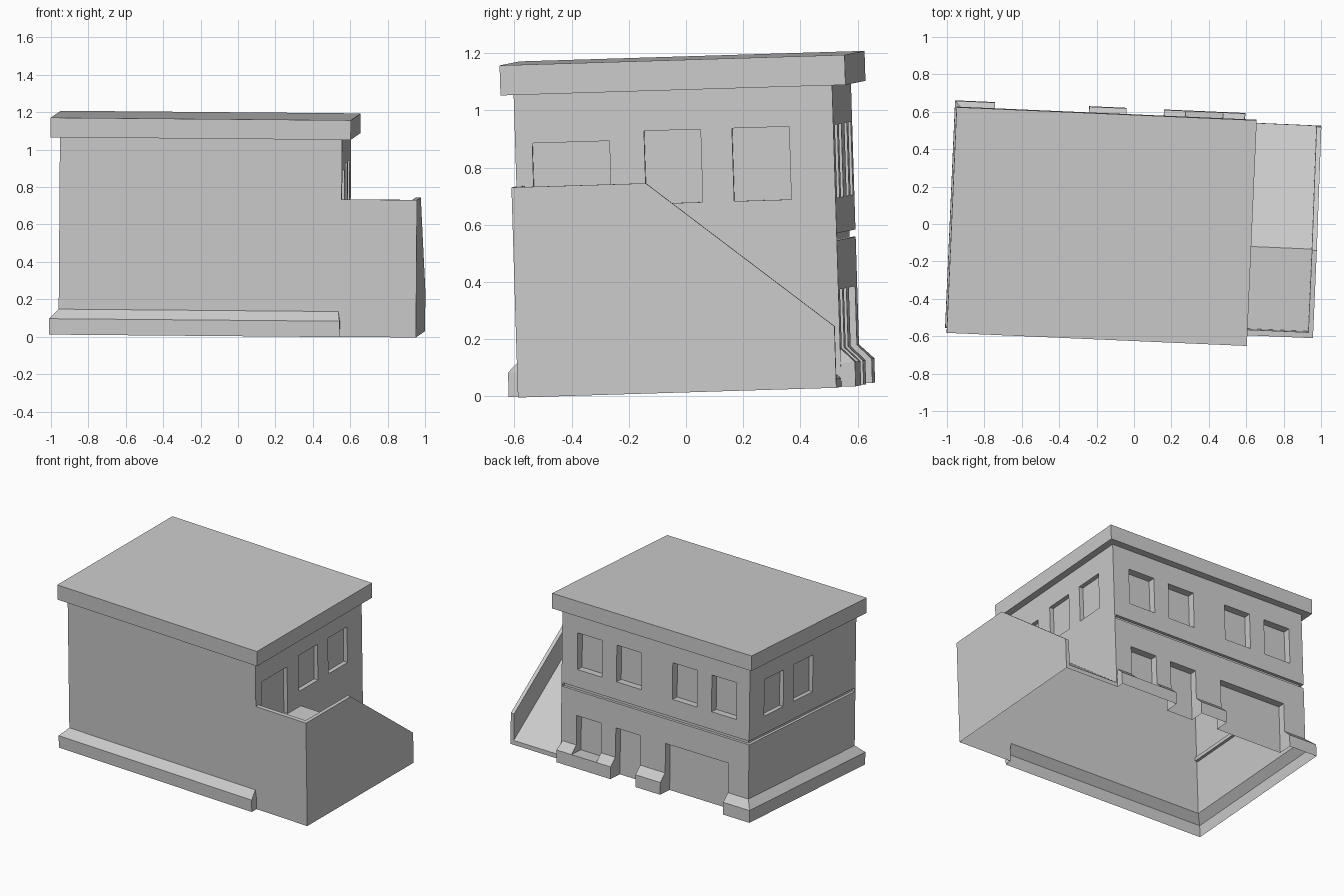
import bpy, bmesh, math
from mathutils import Matrix, Euler

cube = bpy.data.objects.get("Cube")
if cube:
    bpy.data.objects.remove(cube, do_unlink=True)

# Single grey finish
grey = bpy.data.materials.new("plain_grey")
grey.use_nodes = True
colour = (0.6, 0.6, 0.6, 1)
grey.diffuse_color = colour
grey.node_tree.nodes["Principled BSDF"].inputs["Base Color"].default_value = colour


def loft(name, rings):
    """Solid through a list of matching point rings."""
    bm = bmesh.new()
    loops = [[bm.verts.new(p) for p in ring] for ring in rings]
    n = len(loops[0])
    for low, high in zip(loops, loops[1:]):
        for i in range(n):
            j = (i + 1) % n
            bm.faces.new((low[i], low[j], high[j], high[i]))
    bm.faces.new(loops[0][::-1])
    bm.faces.new(loops[-1])
    bmesh.ops.recalc_face_normals(bm, faces=bm.faces)
    mesh = bpy.data.meshes.new(name)
    bm.to_mesh(mesh)
    bm.free()
    mesh.materials.append(grey)
    obj = bpy.data.objects.new(name, mesh)
    bpy.context.collection.objects.link(obj)
    return obj


def rect(x, y, z):
    return [(x[0], y[0], z), (x[1], y[0], z), (x[1], y[1], z), (x[0], y[1], z)]


def box(name, x, y, z):
    return loft(name, [rect(x, y, z[0]), rect(x, y, z[1])])


def side_prism(name, profile, x):
    """Extrude a (y, z) profile along x."""
    return loft(name, [[(u, y, z) for y, z in profile] for u in x])


def combine(target, other, operation):
    mod = target.modifiers.new("bool", 'BOOLEAN')
    mod.operation = operation
    mod.solver = 'EXACT'
    mod.object = other
    bpy.context.view_layer.objects.active = target
    bpy.ops.object.modifier_apply(modifier=mod.name)
    bpy.data.objects.remove(other, do_unlink=True)


W, FRONT, BACK, EAVES = 0.755, -0.56, 0.555, 1.057

# Main block with sloped plinth
building = box("building", (-W, W), (FRONT, BACK), (0, EAVES))
foot_x, foot_y = (-0.803, 0.75), (-0.61, 0.605)
plinth = loft("plinth", [rect(foot_x, foot_y, 0), rect(foot_x, foot_y, 0.085),
                         rect((-0.745, 0.74), (-0.55, 0.545), 0.145)])
combine(building, plinth, 'UNION')

# Side ramp with landing and parapet
ramp = side_prism("ramp", [(FRONT, 0), (BACK, 0), (BACK, 0.215),
                           (-0.09, 0.735), (FRONT, 0.735)], (0.7, 1.158))
walkway = side_prism("walkway", [(-0.53, 0.55), (-0.09, 0.55), (0.6, -0.006),
                                 (0.6, 1), (-0.53, 1)], (0.65, 1.132))
combine(ramp, walkway, 'DIFFERENCE')
combine(building, ramp, 'UNION')

# Rear openings: upper windows, lower window, door and wide doorway
deep = (BACK - 0.05, 0.8)
for x in ((0.43, 0.63), (0.115, 0.315), (-0.335, -0.135), (-0.65, -0.45)):
    combine(building, box("cut", x, deep, (0.66, 0.915)), 'DIFFERENCE')
for x, sill in (((0.43, 0.63), 0.085), ((0.115, 0.315), -0.1), ((-0.59, -0.085), -0.1)):
    combine(building, box("cut", x, deep, (sill, 0.34)), 'DIFFERENCE')

# Side windows on both sides, plus the landing door
for y in ((0.2, 0.4), (-0.108, 0.09)):
    for x in ((W - 0.03, W + 0.1), (-W - 0.1, -W + 0.03)):
        combine(building, box("cut", x, y, (0.66, 0.915)), 'DIFFERENCE')
combine(building, box("cut", (W - 0.03, W + 0.1), (-0.5, -0.23), (0.552, 0.884)), 'DIFFERENCE')

# Groove between floors on the left and rear walls
groove = [(-0.9, -0.55), (-W + 0.02, -0.55), (-W + 0.02, BACK - 0.02),
          (0.745, BACK - 0.02), (0.745, 0.7), (-0.9, 0.7)]
combine(building, loft("cut", [[(x, y, z) for x, y in groove] for z in (0.512, 0.537)]),
        'DIFFERENCE')

# Open underside and merged flat faces
bm = bmesh.new()
bm.from_mesh(building.data)
under = [f for f in bm.faces if all(v.co.z < 0.001 for v in f.verts)]
bmesh.ops.delete(bm, geom=under, context='FACES')
bmesh.ops.dissolve_limit(bm, angle_limit=math.radians(0.5), verts=bm.verts, edges=bm.edges)
bm.to_mesh(building.data)
bm.free()

# Overhanging roof slab
roof = box("roof", (-0.803, 0.803), (-0.604, 0.604), (1.055, 1.16))

# Slight lean of the whole model
lean = Euler([math.radians(a) for a in (1.75, 0.5, -2.5)]).to_matrix().to_4x4()
placed = Matrix.Translation((-0.181, 0.022, 0.023)) @ lean
for obj in (building, roof):
    obj.data.transform(placed)
    obj.data.update()
